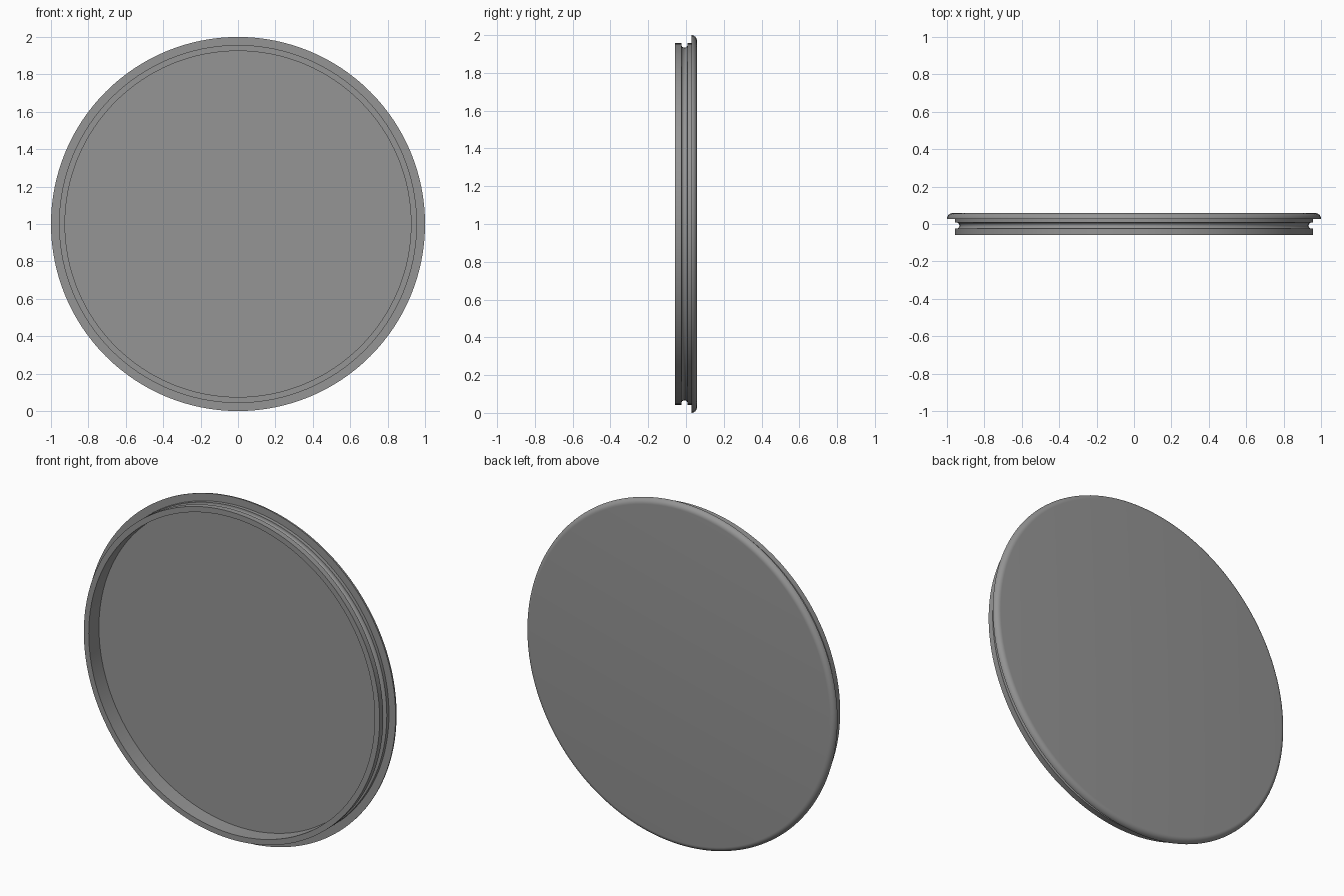
import bpy, bmesh, math

if "Cube" in bpy.data.objects:
    bpy.data.objects.remove(bpy.data.objects["Cube"])

SEGMENTS = 128
grey = bpy.data.materials.new("grey")
grey.diffuse_color = (0.3, 0.3, 0.3, 1)
grey.use_nodes = True
grey.node_tree.nodes["Principled BSDF"].inputs["Base Color"].default_value = grey.diffuse_color


def arc(r0, y0, radius, start, end, steps):
    """Points (radius, depth) along a circular arc, angles in degrees."""
    pts = []
    for i in range(steps + 1):
        a = math.radians(start + (end - start) * i / steps)
        pts.append((r0 + radius * math.cos(a), y0 + radius * math.sin(a)))
    return pts


# Lid cross-section as (radius, depth), from recess centre to back centre
profile = [(0, 0.036), (0.925, 0.036), (0.925, -0.058), (0.957, -0.058)]
# Seal groove with a round bottom
profile += [(0.957, -0.025)] + arc(0.95, -0.0085, 0.0165, 270, 90, 8) + [(0.957, 0.008)]
# Flange with a rounded back corner
profile += [(0.957, 0.028), (1.0, 0.028)] + arc(0.97, 0.028, 0.03, 0, 90, 8)[1:] + [(0, 0.058)]

# Spin the cross-section around the depth axis
bm = bmesh.new()
verts = [bm.verts.new((r, y, 1)) for r, y in profile]
edges = [bm.edges.new(pair) for pair in zip(verts, verts[1:])]
bmesh.ops.spin(bm, geom=verts + edges, cent=(0, 0, 1), axis=(0, 1, 0),
               angle=2 * math.pi, steps=SEGMENTS, use_duplicate=False)
bmesh.ops.remove_doubles(bm, verts=bm.verts[:], dist=0.0001)
bmesh.ops.recalc_face_normals(bm, faces=bm.faces[:])
mesh = bpy.data.meshes.new("round_lid")
bm.to_mesh(mesh)
bm.free()

lid = bpy.data.objects.new("round_lid", mesh)
bpy.context.collection.objects.link(lid)
mesh.materials.append(grey)
bpy.context.view_layer.objects.active = lid
lid.select_set(True)
bpy.ops.object.shade_smooth_by_angle(angle=math.radians(30))
